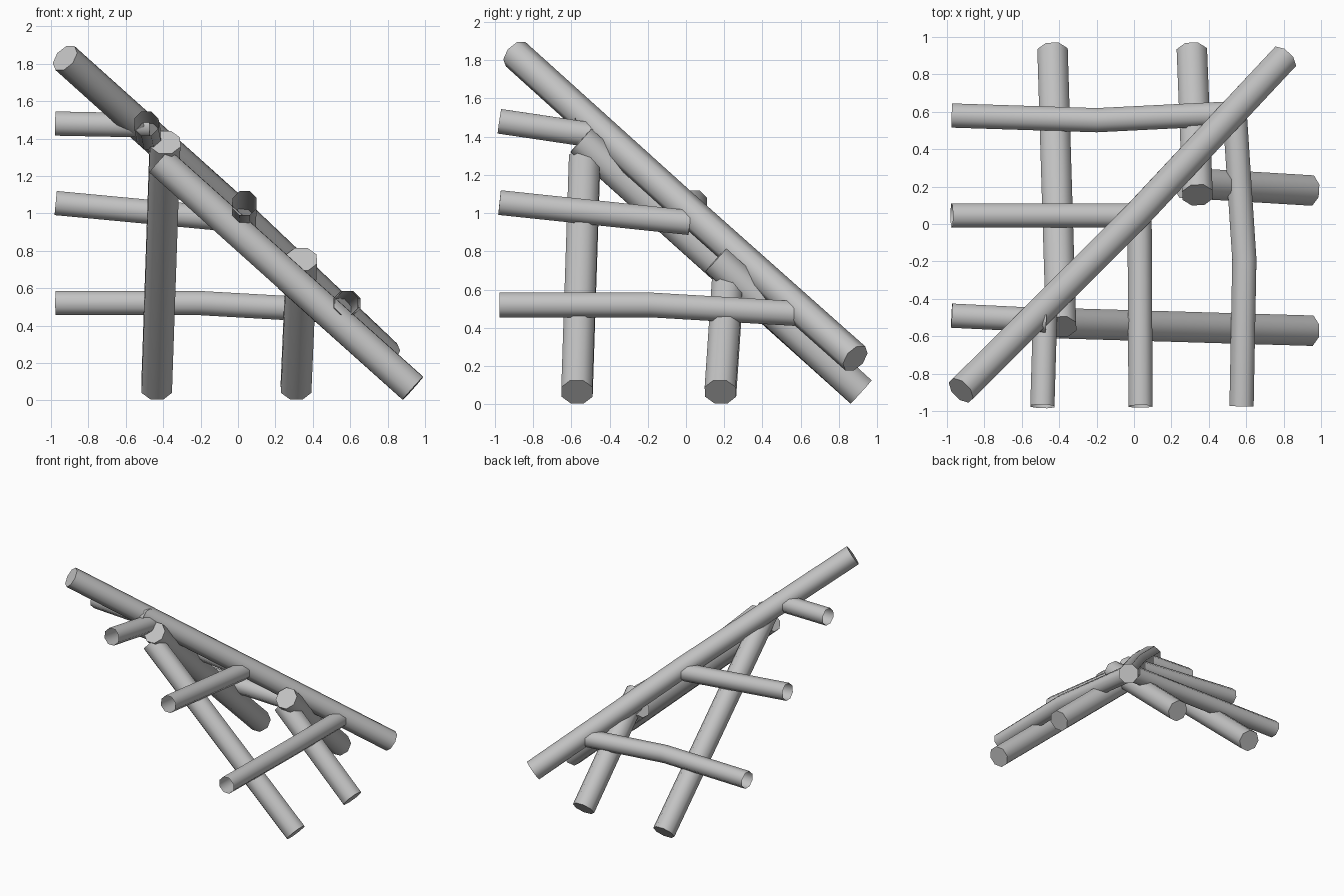
import bpy, bmesh, math
from mathutils import Vector

cube = bpy.data.objects.get("Cube")
if cube:
    bpy.data.objects.remove(cube, do_unlink=True)

grey = bpy.data.materials.new("plain_grey")
grey.use_nodes = True
colour = (0.55, 0.55, 0.55, 1)
grey.diffuse_color = colour
grey.node_tree.nodes["Principled BSDF"].inputs["Base Color"].default_value = colour


def pole(name, points, radius, capped=True, sides=8):
    """Sweep an eight-sided ring along a path, keeping a flat side upward."""
    pts = [Vector(p) for p in points]
    bm = bmesh.new()
    rings = []
    for i, p in enumerate(pts):
        axis = (pts[min(i + 1, len(pts) - 1)] - pts[max(i - 1, 0)]).normalized()
        side = axis.cross(Vector((0, 0, 1))).normalized()
        up = side.cross(axis)
        angles = [2 * math.pi * (k + 0.5) / sides for k in range(sides)]
        rings.append([bm.verts.new(p + radius * (math.cos(a) * side + math.sin(a) * up))
                      for a in angles])
    for low, high in zip(rings, rings[1:]):
        for k in range(sides):
            n = (k + 1) % sides
            bm.faces.new((low[k], low[n], high[n], high[k]))
    if capped:
        bm.faces.new(rings[0])
        bm.faces.new(rings[-1])
    bmesh.ops.recalc_face_normals(bm, faces=bm.faces)
    mesh = bpy.data.meshes.new(name)
    bm.to_mesh(mesh)
    bm.free()
    mesh.materials.append(grey)
    obj = bpy.data.objects.new(name, mesh)
    bpy.context.collection.objects.link(obj)
    bpy.ops.object.select_all(action='DESELECT')
    obj.select_set(True)
    bpy.context.view_layer.objects.active = obj
    bpy.ops.object.shade_smooth_by_angle(angle=math.radians(60))
    return obj


# Diagonal ridge pole
pole("ridge_pole", [(-0.925, -0.89, 1.83), (0, 0.03, 1.0), (0.80, 0.885, 0.24)], 0.082)

# Sloping support poles, two on each side of the ridge
pole("left_long_support", [(0.935, -0.57, 0.065), (-0.42, -0.53, 1.28)], 0.088)
pole("left_short_support", [(0.935, 0.18, 0.065), (0.27, 0.22, 0.66)], 0.088)
pole("back_long_support", [(-0.435, 0.915, 0.065), (-0.39, -0.55, 1.38)], 0.088)
pole("back_short_support", [(0.31, 0.915, 0.065), (0.34, 0.155, 0.755)], 0.088)

# Open-ended rungs pointing forward
pole("front_upper_rung", [(-0.49, -0.975, 1.48), (-0.475, -0.47, 1.405)], 0.07, False)
pole("front_middle_rung", [(0.035, -0.975, 1.055), (0.03, 0.02, 0.95)], 0.07, False)
pole("front_lower_rung", [(0.575, -0.975, 0.52), (0.59, -0.19, 0.52),
                          (0.54, 0.57, 0.475)], 0.07, False)

# Open-ended rungs pointing right
pole("right_upper_rung", [(-0.975, -0.49, 1.48), (-0.47, -0.515, 1.47)], 0.07, False)
pole("right_middle_rung", [(-0.975, 0.045, 1.055), (-0.02, 0.045, 0.965)], 0.07, False)
pole("right_lower_rung", [(-0.975, 0.58, 0.52), (-0.2, 0.555, 0.52),
                          (0.5, 0.59, 0.48)], 0.07, False)
